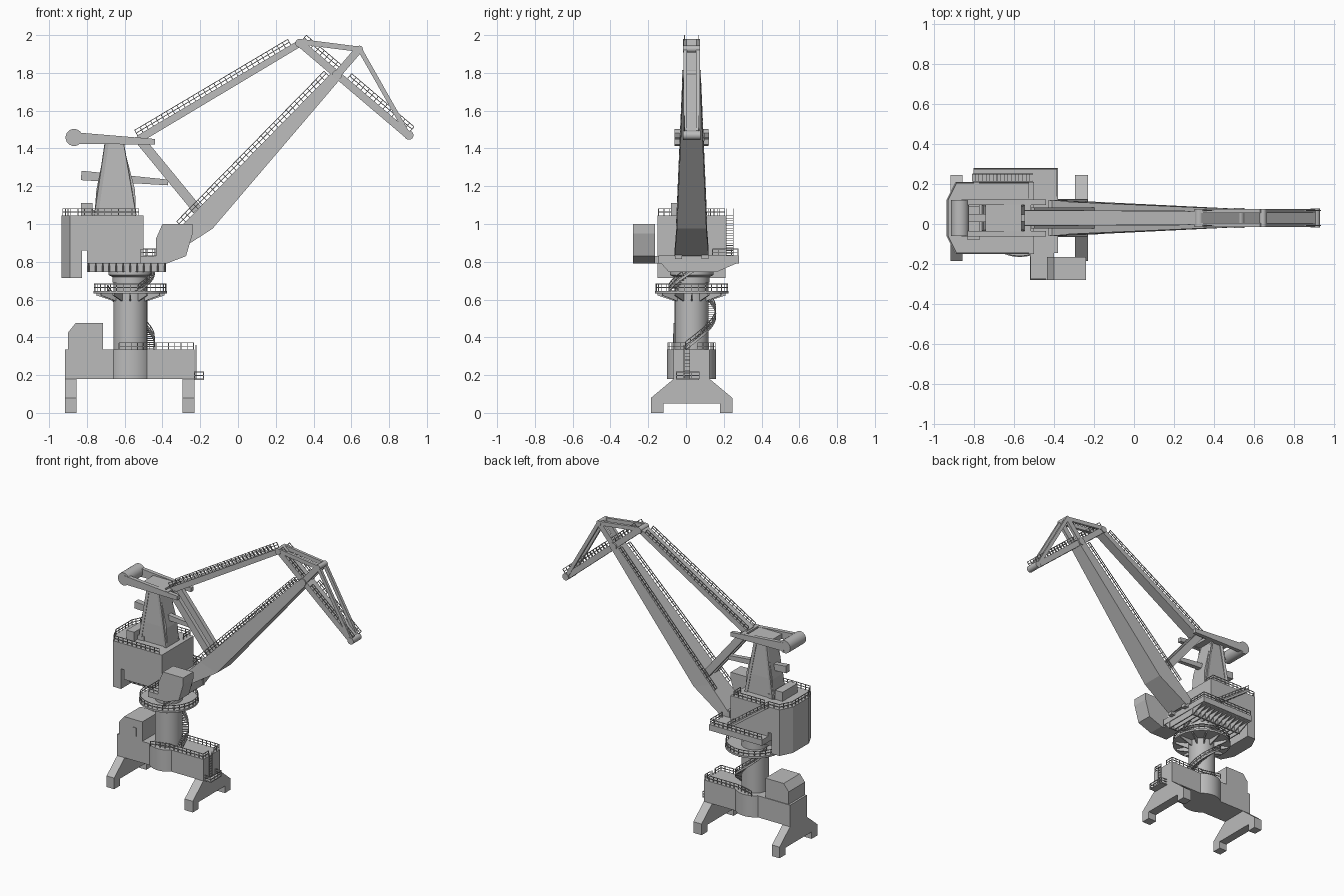
import bpy, bmesh
from math import sin, cos, pi, radians
from mathutils import Vector as V

if "Cube" in bpy.data.objects:
    bpy.data.objects.remove(bpy.data.objects["Cube"])

CX, CY = -0.57, 0.03          # slewing axis
UP = V((0, 0, 1))

paint = bpy.data.materials.new("light_grey_paint")
paint.use_nodes = True
GREY = (0.5, 0.5, 0.5, 1)
paint.diffuse_color = GREY
paint.node_tree.nodes["Principled BSDF"].inputs["Base Color"].default_value = GREY


def finish(name, bm, smooth=False):
    bmesh.ops.recalc_face_normals(bm, faces=bm.faces)
    me = bpy.data.meshes.new(name)
    bm.to_mesh(me)
    bm.free()
    me.materials.append(paint)
    ob = bpy.data.objects.new(name, me)
    bpy.context.collection.objects.link(ob)
    if smooth:
        bpy.ops.object.select_all(action='DESELECT')
        ob.select_set(True)
        bpy.context.view_layer.objects.active = ob
        bpy.ops.object.shade_smooth_by_angle(angle=radians(35))
    return ob


def skin(bm, rings):
    """Join equal rings of points into a closed tube."""
    vs = [[bm.verts.new(p) for p in r] for r in rings]
    n = len(vs[0])
    for a, b in zip(vs, vs[1:]):
        for i in range(n):
            j = (i + 1) % n
            bm.faces.new((a[i], a[j], b[j], b[i]))
    bm.faces.new(vs[0])
    bm.faces.new(vs[-1])


def box(bm, x0, x1, y0, y1, z0, z1):
    skin(bm, [[(x0, y0, z), (x1, y0, z), (x1, y1, z), (x0, y1, z)] for z in (z0, z1)])


def beam(bm, a, b, w, h, w2=None, h2=None):
    a, b = V(a), V(b)
    d = (b - a).normalized()
    s = d.cross(UP)
    s = s.normalized() if s.length > 1e-4 else V((0, 1, 0))
    u = s.cross(d)
    ring = lambda p, w, h: [p + s * i * w / 2 + u * j * h / 2
                            for i, j in ((-1, -1), (1, -1), (1, 1), (-1, 1))]
    skin(bm, [ring(a, w, h), ring(b, w2 or w, h2 or h)])


def railing(bm, pts, height=0.036, step=0.035, up=UP, t=0.004):
    for a, b in zip(pts, pts[1:]):
        a, b = V(a), V(b)
        n = max(1, round((b - a).length / step))
        for i in range(n + 1):
            p = a.lerp(b, i / n)
            beam(bm, p, p + up * height, t, t)
        for k in (0.5, 1):
            beam(bm, a + up * height * k, b + up * height * k, t, t)


def prism(name, axis, pts, lo, hi):
    """Extrude a 2D outline along the named axis."""
    place = {'x': lambda p, t: (t, p[0], p[1]), 'y': lambda p, t: (p[0], t, p[1]),
             'z': lambda p, t: (p[0], p[1], t)}[axis]
    bm = bmesh.new()
    skin(bm, [[place(p, t) for p in pts] for t in (lo, hi)])
    return finish(name, bm)


def circle(r, z, n=48, a0=0, a1=2 * pi):
    return [(CX + r * cos(a0 + (a1 - a0) * i / n), CY + r * sin(a0 + (a1 - a0) * i / n), z)
            for i in range(n + 1 if a1 - a0 < 6 else n)]


def drum(name, steps):
    bm = bmesh.new()
    skin(bm, [circle(r, z) for r, z in steps])
    return finish(name, bm, True)


def roller(name, x, z, r, hw):
    bm = bmesh.new()
    skin(bm, [[(x + r * cos(pi * i / 12), y, z + r * sin(pi * i / 12)) for i in range(24)]
              for y in (CY - hw, CY + hw)])
    finish(name, bm, True)


# --- Portal base ---
leg = [(-.215, 0), (-.15, 0), (-.15, .05), (0, .05)]
leg = [(y, z) for y, z in leg]
right = [(-.215, .08), (-.095, .18)]
outline = leg[:3] + [(-y, z) for y, z in leg[2::-1]] + [(-y, z) for y, z in right] + right[::-1]
outline = [(y + CY, z) for y, z in outline]
prism("left_leg_frame", 'x', outline, -.295, -.23)
prism("right_leg_frame", 'x', outline, -.915, -.855)
bm = bmesh.new()
box(bm, -.915, -.23, CY - .095, CY + .095, .18, .335)
finish("base_beam", bm)
drum("base_bulge", [(.13, .18), (.13, .335)])
prism("base_machine_house", 'y', [(-.9, .335), (-.715, .335), (-.715, .475), (-.86, .475),
                                  (-.9, .425)], CY - .095, CY + .09)
bm = bmesh.new()
box(bm, -.79, -.76, CY - .1, CY - .094, .36, .42)
finish("base_house_door", bm)
bm = bmesh.new()
box(bm, -.23, -.18, -.05, .07, .175, .183)
finish("end_step_platform", bm)
bm = bmesh.new()
railing(bm, [(-.23, -.05, .18), (-.182, -.05, .18), (-.182, .07, .18), (-.23, .07, .18)])
railing(bm, [(-.63, CY - .125, .335), (-.5, CY - .09, .335), (-.235, CY - .09, .335),
             (-.235, CY - .03, .335)])
railing(bm, [(-.63, CY + .125, .335), (-.5, CY + .09, .335), (-.235, CY + .09, .335),
             (-.235, CY + .03, .335)])
for y in (-.01, .02):
    beam(bm, (-.222, y, .18), (-.222, y, .36), .004, .004)
for i in range(9):
    beam(bm, (-.222, -.01, .19 + i * .018), (-.222, .02, .19 + i * .018), .003, .003)
finish("base_railings", bm)

# --- Column, ring gallery and spiral stairs ---
drum("column", [(.09, .335), (.09, .7)])
drum("slewing_ring", [(.095, .69), (.095, .72), (.115, .73), (.115, .79)])
drum("ring_gallery", [(.195, .633), (.195, .646)])
bm = bmesh.new()
for i in range(12):
    a = 2 * pi * i / 12
    c, s = cos(a), sin(a)
    beam(bm, (CX + .08 * c, CY + .08 * s, .612), (CX + .18 * c, CY + .18 * s, .628),
         .008, .045, .008, .012)
finish("gallery_brackets", bm)
bm = bmesh.new()
ring = circle(.19, .646, 32)
railing(bm, ring + ring[:1], step=.04)
finish("gallery_railing", bm)


def spiral(name, a0, a1, z0, z1, n):
    bm = bmesh.new()
    outer = []
    for i in range(n + 1):
        a, z = radians(a0 + (a1 - a0) * i / n), z0 + (z1 - z0) * i / n
        c, s = cos(a), sin(a)
        beam(bm, (CX + .085 * c, CY + .085 * s, z), (CX + .128 * c, CY + .128 * s, z), .014, .004)
        outer.append((CX + .128 * c, CY + .128 * s, z))
    for a, b in zip(outer, outer[1:]):
        beam(bm, a, b, .004, .014)
    railing(bm, outer[::2])
    finish(name, bm)


spiral("lower_spiral_stair", -15, 160, .34, .64, 28)
spiral("upper_spiral_stair", -70, 10, .646, .76, 10)

# --- Slewing deck ---
bm = bmesh.new()
box(bm, -.8, -.38, -.145, .28, .79, .832)
finish("slewing_deck", bm)
bm = bmesh.new()
for i in range(12):
    x = -.79 + i * .0365
    skin(bm, [[(t, -.13, .79), (t, .265, .79), (t, .16, .745), (t, -.09, .745)]
              for t in (x - .004, x + .004)])
box(bm, -.8, -.38, -.09, -.08, .745, .79)
box(bm, -.8, -.38, .15, .16, .745, .79)
finish("deck_ribs", bm)
bm = bmesh.new()
railing(bm, [(-.795, .275, .832), (-.385, .275, .832), (-.385, .14, .832)])
railing(bm, [(-.515, -.275, .83), (-.44, -.275, .83)])
railing(bm, [(-.515, -.275, .83), (-.515, -.165, .83)])
finish("deck_railing", bm)

# --- Machinery house and counterweight ---
back = [(-.89, -.15), (-.935, -.06), (-.935, .12), (-.89, .21)]
prism("machinery_house", 'z', back + [(-.5, .21), (-.5, -.15)], .86, 1.045)
prism("counterweight", 'z', back + [(-.825, .21), (-.825, -.15)], .715, .86)
bm = bmesh.new()
box(bm, -.8, -.5, -.15, .21, .79, .86)
finish("house_lower", bm)
bm = bmesh.new()
box(bm, -.83, -.77, -.08, .09, 1.045, 1.11)
box(bm, -.77, -.72, -.04, .1, 1.045, 1.075)
finish("roof_boxes", bm)
bm = bmesh.new()
railing(bm, [(-.525, -.145, 1.045), (-.885, -.145, 1.045), (-.928, -.06, 1.045),
             (-.928, .12, 1.045), (-.885, .205, 1.045), (-.8, .205, 1.045)])
railing(bm, [(-.77, .205, 1.045), (-.525, .205, 1.045), (-.525, .13, 1.045)])
finish("roof_railing", bm)
bm = bmesh.new()
for i in range(17):
    t = i / 16
    x, z = -.51 - .29 * t, .835 + .21 * t
    box(bm, x - .009, x + .009, .213, .25, z - .003, z)
for y in (.213, .25):
    beam(bm, (-.51, y, .835), (-.8, y, 1.045), .004, .016)
    railing(bm, [(-.51, y, .835), (-.8, y, 1.045)])
finish("house_stair", bm)

# --- Operator cabin ---
prism("operator_cabin", 'y', [(-.4, 1), (-.24, 1), (-.24, .95), (-.275, .83), (-.38, .79),
                              (-.435, .79), (-.435, .92)], -.28, -.165)
bm = bmesh.new()
box(bm, -.52, -.4, -.28, -.14, .79, .83)
finish("cabin_platform", bm)

# --- Tower frame with balance arm ---
bm = bmesh.new()
skin(bm, [[(x0, CY - w, z), (x1, CY - w, z), (x1, CY + w, z), (x0, CY + w, z)]
          for x0, x1, z, w in ((-.76, -.54, 1.045, .065), (-.75, -.545, 1.18, .062),
                               (-.7, -.61, 1.43, .05))])
finish("tower_frame", bm)
bm = bmesh.new()
for s in (-1, 1):
    for x0, x1 in ((-.752, -.695), (-.548, -.615)):
        beam(bm, (x0, CY + s * .068, 1.045), (x1, CY + s * .054, 1.43), .012, .02)
finish("tower_flanges", bm)
bm = bmesh.new()
for s in (-1, 1):
    beam(bm, (-.86, CY + s * .078, 1.455), (-.44, CY + s * .078, 1.435), .028, .06, .028, .03)
box(bm, -.74, -.56, CY - .07, CY + .07, 1.425, 1.46)
beam(bm, (-.53, CY - .09, 1.445), (-.53, CY + .09, 1.445), .03, .03)
finish("balance_arms", bm)
roller("balance_weight", -.868, 1.458, .045, .09)
bm = bmesh.new()
beam(bm, (-.83, CY, 1.257), (-.37, CY, 1.22), .04, .05, .03, .03)
finish("luffing_rack", bm)
bm = bmesh.new()
for s in (-1, 1):
    beam(bm, (-.515, CY + s * .037, 1.44), (-.215, CY + s * .037, 1.075), .03, .05)
finish("luffing_struts", bm)

# --- Main boom ---
bm = bmesh.new()
skin(bm, [[(t[0], CY - w, t[1]), (t[0], CY + w, t[1]), (b[0], CY + w, b[1]), (b[0], CY - w, b[1])]
          for t, b, w in (((-.42, .87), (-.36, .83), .09), ((-.27, 1.02), (-.135, .975), .078),
                          ((.49, 1.795), (.54, 1.765), .045))])
finish("main_boom", bm)
bm = bmesh.new()
for s in (-1, 1):
    y = CY + s * .07
    box(bm, -.43, -.35, y - .018, y + .018, .815, .88)
finish("boom_feet", bm)

# --- Back link, jib and jib struts ---
bm = bmesh.new()
beam(bm, (-.525, CY, 1.45), (.325, CY, 1.955), .08, .04, .07, .035)
finish("back_link", bm)
bm = bmesh.new()
beam(bm, (.325, CY, 1.96), (.91, CY, 1.463), .08, .04)
finish("jib", bm)
roller("jib_head", .905, 1.47, .024, .047)
roller("jib_tail", .325, 1.957, .022, .045)
roller("jib_pivot", .525, 1.79, .026, .05)
bm = bmesh.new()
for s in (-1, 1):
    y = CY + s * .034
    for a, b, h in (((.52, 1.785), (.645, 1.93), .04), ((.33, 1.965), (.645, 1.925), .028),
                    ((.645, 1.925), (.9, 1.475), .024)):
        beam(bm, (a[0], y, a[1]), (b[0], y, b[1]), .02, h)
finish("jib_struts", bm)
roller("strut_head", .643, 1.926, .018, .045)

# --- Walkway railings along the arms ---
bm = bmesh.new()
for s in (-1, 1):
    for a, b, wa, wb in (((-.3, .99), (.48, 1.785), .08, .046),
                         ((-.53, 1.467), (.28, 1.948), .038, .034),
                         ((.34, 1.973), (.53, 1.812), .038, .038),
                         ((.58, 1.77), (.91, 1.489), .038, .038)):
        p, q = V((a[0], CY + s * wa, a[1])), V((b[0], CY + s * wb, b[1]))
        d = q - p
        railing(bm, [p, q], .034, .032, V((-d.z, 0, d.x)).normalized())
finish("arm_railings", bm)
